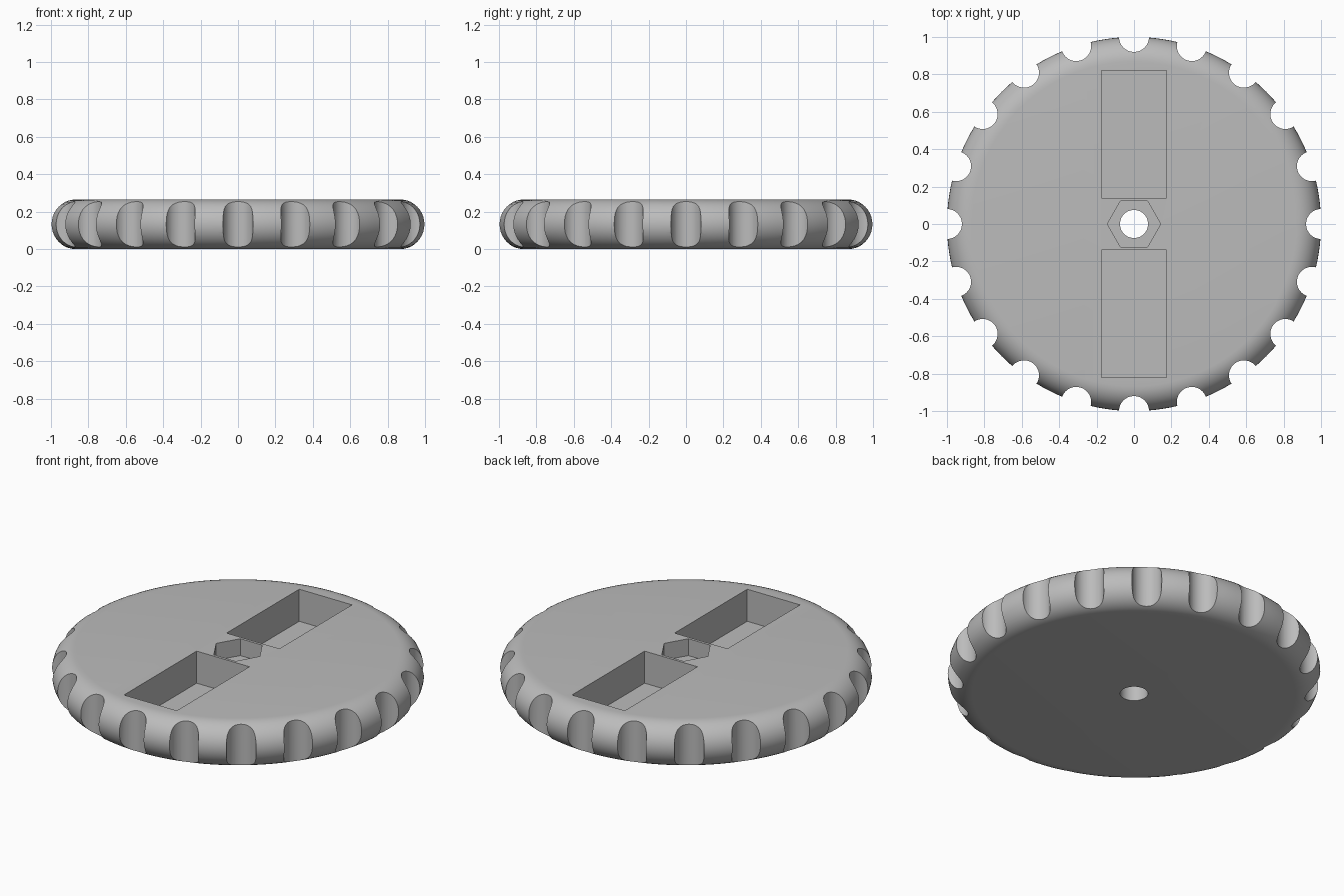
import bpy, bmesh
from math import sin, cos, pi, radians
from mathutils import Matrix, Vector

if "Cube" in bpy.data.objects:
    bpy.data.objects.remove(bpy.data.objects["Cube"])

HEIGHT = 0.265
ROUND = HEIGHT / 2          # fully rounded rim
GRIPS = 20

grey = bpy.data.materials.new("plain grey")
grey.use_nodes = True
COLOUR = (0.5, 0.5, 0.5, 1)
grey.diffuse_color = COLOUR
grey.node_tree.nodes["Principled BSDF"].inputs["Base Color"].default_value = COLOUR


def finish(bm, name):
    bmesh.ops.recalc_face_normals(bm, faces=bm.faces)
    mesh = bpy.data.meshes.new(name)
    bm.to_mesh(mesh)
    bm.free()
    mesh.materials.append(grey)
    obj = bpy.data.objects.new(name, mesh)
    bpy.context.collection.objects.link(obj)
    return obj


def prism(bm, sides, radius, x, y, low, high, turn=0):
    spot = Matrix.Translation((x, y, (low + high) / 2)) @ Matrix.Rotation(turn, 4, "Z")
    bmesh.ops.create_cone(bm, cap_ends=True, segments=sides, radius1=radius,
                          radius2=radius, depth=high - low, matrix=spot)


def cut(target, cutter):
    cutter.hide_render = True
    mod = target.modifiers.new("cut", "BOOLEAN")
    mod.operation = "DIFFERENCE"
    mod.solver = "EXACT"
    mod.object = cutter
    bpy.context.view_layer.objects.active = target
    bpy.ops.object.modifier_apply(modifier=mod.name)
    bpy.data.objects.remove(cutter)


# Knob disc: half-circle rim profile turned around z, then capped
bm = bmesh.new()
STEPS, AROUND = 20, 160
rings = []
for i in range(STEPS + 1):
    a = -pi / 2 + pi * i / STEPS
    r, z = 1 - ROUND + ROUND * cos(a), ROUND + ROUND * sin(a)
    rings.append([bm.verts.new((r * cos(2 * pi * k / AROUND),
                                r * sin(2 * pi * k / AROUND), z)) for k in range(AROUND)])
for low, high in zip(rings, rings[1:]):
    for k in range(AROUND):
        n = (k + 1) % AROUND
        bm.faces.new((low[k], low[n], high[n], high[k]))
bm.faces.new(rings[0])
bm.faces.new(rings[-1])
knob = finish(bm, "knob_disc")

# Finger grips around the rim
bm = bmesh.new()
for k in range(GRIPS):
    a = 2 * pi * k / GRIPS
    prism(bm, 48, 0.08, cos(a), sin(a), -0.1, HEIGHT + 0.1)
cut(knob, finish(bm, "grip_cutter"))

# Two rectangular pockets in the top
bm = bmesh.new()
for side in (-1, 1):
    spot = (Matrix.Translation((0, side * 0.48, 0.075 + 0.2))
            @ Matrix.Diagonal((0.346, 0.68, 0.4, 1)))
    bmesh.ops.create_cube(bm, size=1, matrix=spot)
cut(knob, finish(bm, "pocket_cutter"))

# Hexagonal nut recess and the through hole
bm = bmesh.new()
prism(bm, 6, 0.143, 0, 0, HEIGHT - 0.1, HEIGHT + 0.1, radians(90))
cut(knob, finish(bm, "nut_cutter"))
bm = bmesh.new()
prism(bm, 48, 0.075, 0, 0, -0.1, HEIGHT + 0.1)
cut(knob, finish(bm, "bore_cutter"))

# Smooth rim and grips, crisp pocket edges
bpy.ops.object.select_all(action="DESELECT")
knob.select_set(True)
bpy.context.view_layer.objects.active = knob
bpy.ops.object.shade_smooth_by_angle(angle=radians(30))
